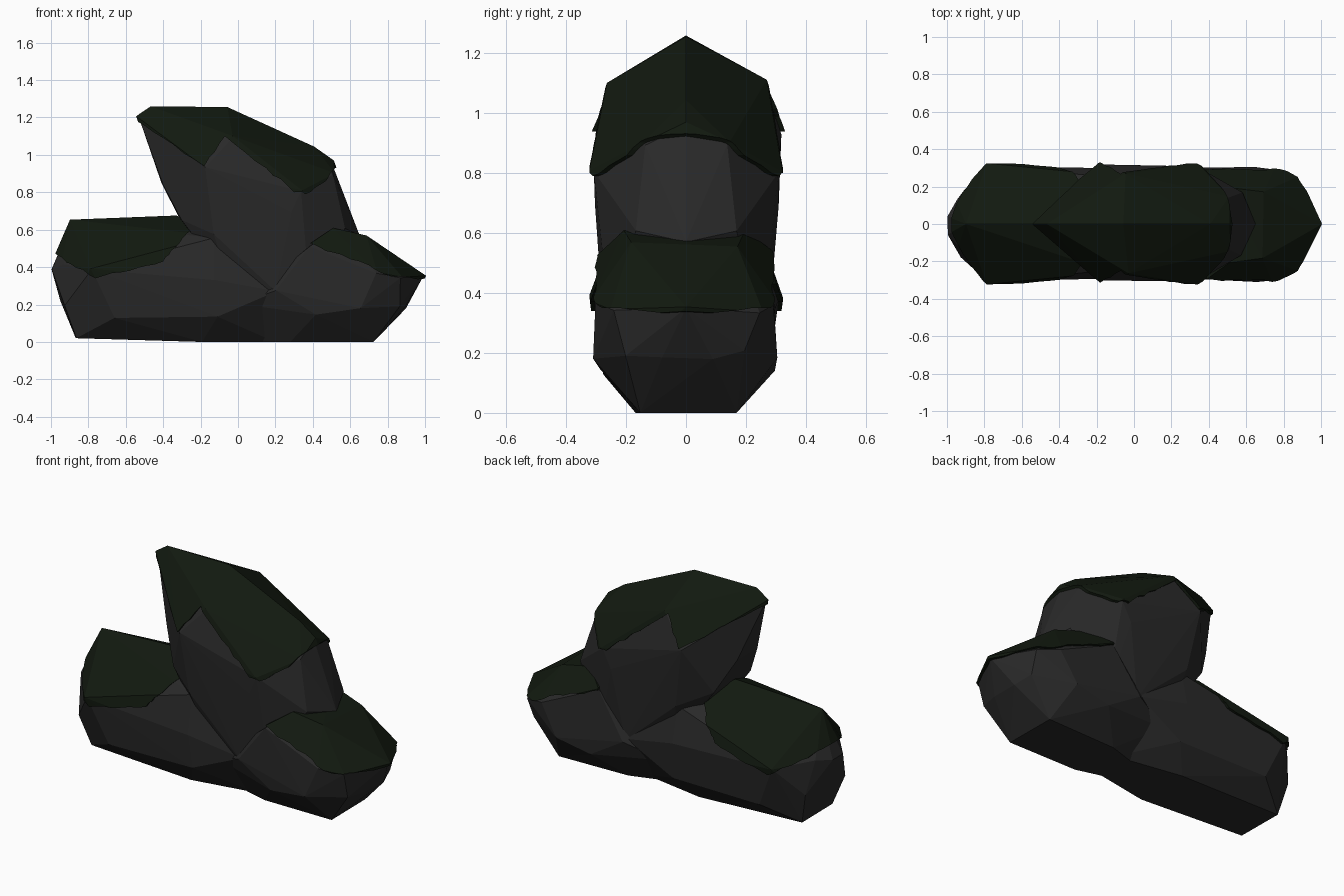
import bpy, bmesh, random
from mathutils import Vector

random.seed(4)
default = bpy.data.objects.get("Cube")
if default:
    bpy.data.objects.remove(default, do_unlink=True)


def material(name, color):
    mat = bpy.data.materials.new(name)
    mat.use_nodes = True
    mat.diffuse_color = color
    shader = mat.node_tree.nodes["Principled BSDF"]
    shader.inputs["Base Color"].default_value = color
    shader.inputs["Roughness"].default_value = 0.9
    return mat


def make_object(name, bm, mat=None):
    mesh = bpy.data.meshes.new(name)
    bm.to_mesh(mesh)
    bm.free()
    obj = bpy.data.objects.new(name, mesh)
    bpy.context.collection.objects.link(obj)
    if mat:
        mesh.materials.append(mat)
    return obj


def hull(points, inflate=0.0):
    """Closed faceted boulder around the points, optionally puffed outward."""
    bm = bmesh.new()
    for p in points:
        bm.verts.new(p)
    result = bmesh.ops.convex_hull(bm, input=bm.verts[:])
    spare = set(result["geom_interior"] + result["geom_unused"])
    spare_verts = [g for g in spare if isinstance(g, bmesh.types.BMVert)]
    bmesh.ops.delete(bm, geom=spare_verts, context="VERTS")
    bmesh.ops.recalc_face_normals(bm, faces=bm.faces[:])
    bm.normal_update()
    moved = [(v, v.co + v.normal * inflate) for v in bm.verts]
    for v, co in moved:
        v.co = co
    return bm


def both_sides(points):
    """Mirror side points front to back with a little natural unevenness."""
    full = []
    for x, y, z in points:
        if y == 0:
            full.append(Vector((x, y, z)))
            continue
        for side in (-1, 1):
            wobble = Vector([random.uniform(-1, 1) for _ in range(3)]) * 0.01
            if z < 0.03:
                wobble.z = 0
            full.append(Vector((x, y * side, z)) + wobble)
    return full


def ragged(border, steps=4):
    """Break straight border runs into a slightly torn edge."""
    line = []
    for a, b in zip(border, border[1:]):
        for i in range(steps):
            p = Vector(a).lerp(Vector(b), i / steps)
            if i:
                p.y += random.uniform(-1, 1) * 0.009
            line.append(p)
    return line + [Vector(border[-1])]


def moss_cap(name, points, border):
    """Puffed copy of a boulder, kept only above the border line."""
    cap = make_object(name, hull(points, 0.016), moss)
    top = 1.6
    outline = ragged(border) + [Vector((border[-1][0], top)),
                                Vector((border[0][0], top))]
    bm = bmesh.new()
    face = bm.faces.new([bm.verts.new((p.x, -1, p.y)) for p in outline])
    side = bmesh.ops.extrude_face_region(bm, geom=[face])["geom"]
    bmesh.ops.translate(bm, vec=(0, 2, 0),
                        verts=[g for g in side if isinstance(g, bmesh.types.BMVert)])
    bmesh.ops.recalc_face_normals(bm, faces=bm.faces[:])
    cutter = make_object(name + "_cutter", bm)
    cutter.hide_render = True
    trim = cap.modifiers.new("trim", "BOOLEAN")
    trim.operation = "INTERSECT"
    trim.solver = "EXACT"
    trim.object = cutter
    graph = bpy.context.evaluated_depsgraph_get()
    trimmed = bpy.data.meshes.new_from_object(cap.evaluated_get(graph))
    cap.modifiers.clear()
    cap.data = trimmed
    bpy.data.objects.remove(cutter, do_unlink=True)


stone = material("dark_stone", (0.022, 0.022, 0.022, 1))
moss = material("dark_moss", (0.006, 0.010, 0.005, 1))

# Low boulder on the model's right, with a ridged top, running under the slab
low_rock = both_sides([
    (-.99, .05, .39), (-.94, .13, .41), (-.95, 0, .22), (-.92, .17, .2),
    (-.87, .14, .02), (-.2, .16, 0), (.2, .09, 0), (-.89, 0, .64),
    (-.33, 0, .66), (-.79, .31, .38), (-.4, .27, .43), (-.12, .25, .56),
    (-.67, .27, .13), (-.43, .28, .26), (-.1, .27, .13), (-.12, .29, .34),
    (.2, .27, .28)])

# Sloping boulder on the model's left
slope_rock = both_sides([
    (.99, 0, .35), (.87, .25, .34), (.74, .295, .37), (.69, .17, .55),
    (.5, .2, .6), (.38, .285, .52), (.9, .08, .18), (.87, .2, .2),
    (.65, .31, .19), (.73, .16, 0), (.27, .15, 0), (.05, .08, 0),
    (.42, .29, .14), (.2, .29, .28), (0, .22, .2)])

# Leaning upper slab with an overhanging tip
upper_rock = both_sides([
    (-.53, 0, 1.2), (-.46, 0, 1.245), (-.06, 0, 1.24), (.4, 0, 1.03),
    (.5, 0, .96), (-.04, .255, 1.1), (-.18, .31, .94), (.33, .3, .8),
    (.5, .13, .89), (-.4, .1, .85), (-.31, .18, .66), (-.12, .28, .57),
    (.28, .3, .7), (.58, .17, .6), (.65, 0, .57), (-.05, .2, .3),
    (.2, .28, .28), (.38, .25, .3)])

for name, points in (("low_rock", low_rock), ("slope_rock", slope_rock),
                     ("upper_rock", upper_rock)):
    make_object(name, hull(points), stone)

# Moss caps draped over each boulder
moss_cap("low_moss", low_rock,
         [(-1.1, .56), (-.96, .46), (-.9, .42), (-.76, .34), (-.58, .38),
          (-.4, .43), (-.34, .5), (-.25, .6)])
moss_cap("slope_moss", slope_rock,
         [(.38, .53), (.5, .48), (.7, .41), (.82, .35), (1.1, .33)])
moss_cap("upper_moss", upper_rock,
         [(-.6, 1.22), (-.4, 1.09), (-.18, .94), (-.07, 1.1), (.15, .93),
          (.3, .8), (.36, .79), (.47, .86), (.52, .93), (.7, .95)])
